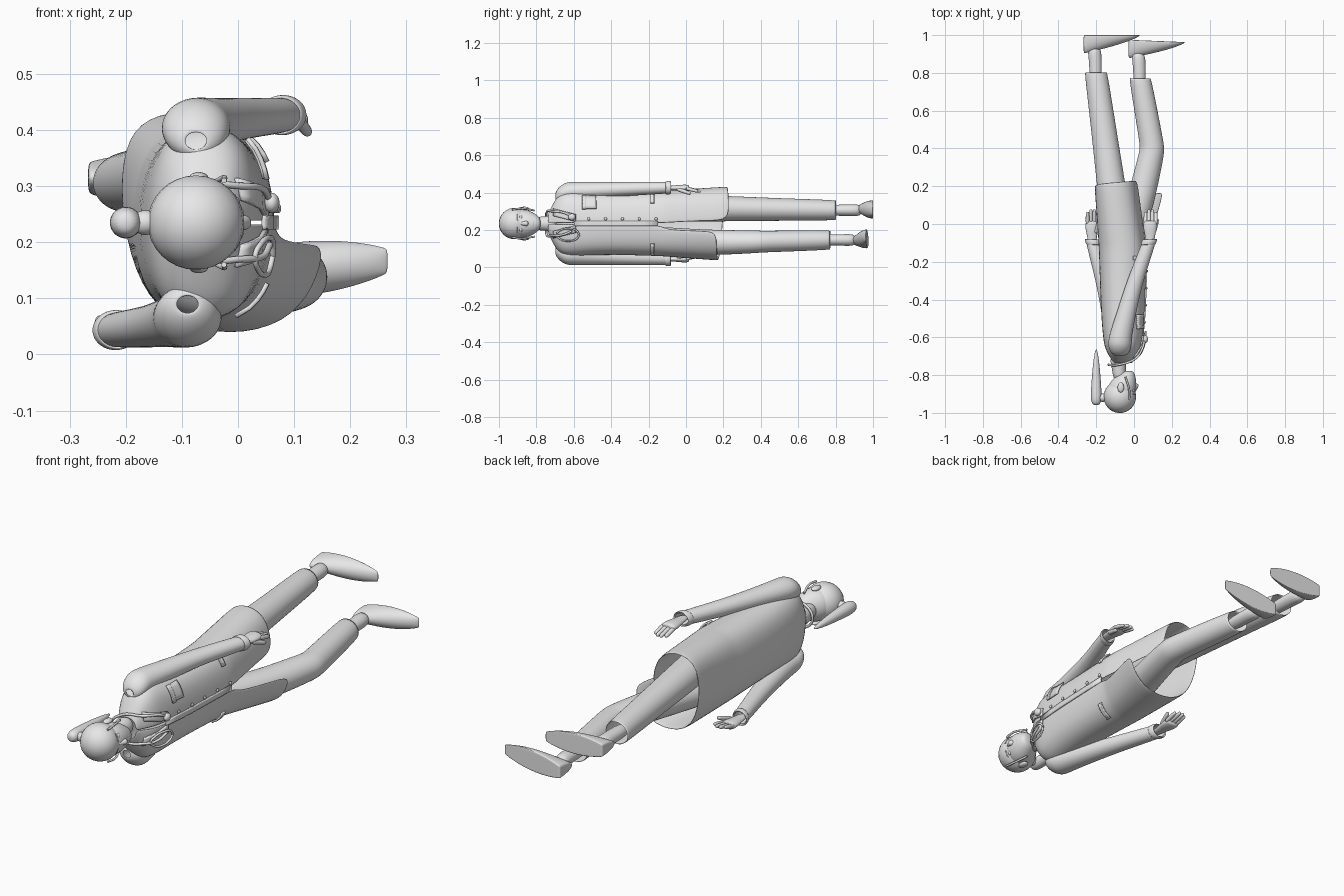
import bpy, bmesh
from math import sin, cos, pi, copysign
from mathutils import Vector

if "Cube" in bpy.data.objects:
    bpy.data.objects.remove(bpy.data.objects["Cube"])

shade = (.8, .8, .8, 1)
grey = bpy.data.materials.new("plain grey")
grey.use_nodes = True
grey.diffuse_color = shade
grey.node_tree.nodes["Principled BSDF"].inputs["Base Color"].default_value = shade
MID = .235  # height of the symmetry plane of the lying body
SIDES = (("left", 1), ("right", -1))


def finish(name, bm, subdivisions=0, thickness=0):
    bmesh.ops.recalc_face_normals(bm, faces=bm.faces[:])
    mesh = bpy.data.meshes.new(name)
    bm.to_mesh(mesh)
    bm.free()
    for face in mesh.polygons:
        face.use_smooth = True
    mesh.materials.append(grey)
    part = bpy.data.objects.new(name, mesh)
    bpy.context.collection.objects.link(part)
    if thickness:
        solid = part.modifiers.new("thickness", 'SOLIDIFY')
        solid.thickness = thickness
        solid.offset = -1
    if subdivisions:
        smooth = part.modifiers.new("smooth", 'SUBSURF')
        smooth.levels = smooth.render_levels = subdivisions


def loft(name, rings, closed=True, caps=True, subdivisions=2, thickness=0):
    """Skin a list of point rings of equal length."""
    bm = bmesh.new()
    loops = [[bm.verts.new(point) for point in ring] for ring in rings]
    count = len(loops[0])
    for first, second in zip(loops, loops[1:]):
        for j in range(count if closed else count - 1):
            k = (j + 1) % count
            bm.faces.new((first[j], first[k], second[k], second[j]))
    if caps:
        bm.faces.new(loops[0])
        bm.faces.new(loops[-1])
    finish(name, bm, subdivisions, thickness)


def limb(name, joints, radii, flat=1, hollow=False):
    """Round part running along y through the joints; flat scales its height."""
    turns = [2 * pi * j / 16 for j in range(16)]
    rings = [[(x + r * cos(a), y, z + flat * r * sin(a)) for a in turns]
             for (x, y, z), r in zip(joints, radii)]
    loft(name, rings, caps=not hollow, thickness=.008 if hollow else 0)


def finger(name, base, tip, radius):
    base, tip = Vector(base), Vector(tip)
    limb(name, [base.lerp(tip, t) for t in (0, .1, .5, .9, 1)],
         [radius * k for k in (.8, 1, 1, .9, .6)])


def ball(name, place, size):
    bm = bmesh.new()
    bmesh.ops.create_uvsphere(bm, u_segments=24, v_segments=16, radius=1)
    bmesh.ops.scale(bm, vec=size, verts=bm.verts)
    bmesh.ops.translate(bm, vec=place, verts=bm.verts)
    finish(name, bm)


def cord(name, points, radius):
    curve = bpy.data.curves.new(name, 'CURVE')
    curve.dimensions = '3D'
    curve.bevel_depth = radius
    curve.bevel_resolution = 2
    curve.use_fill_caps = True
    spline = curve.splines.new('BEZIER')
    spline.bezier_points.add(len(points) - 1)
    for knot, point in zip(spline.bezier_points, points):
        knot.co = point
        knot.handle_left_type = knot.handle_right_type = 'AUTO'
    path = bpy.data.objects.new(name + " path", curve)
    bpy.context.collection.objects.link(path)
    graph = bpy.context.evaluated_depsgraph_get()
    mesh = bpy.data.meshes.new_from_object(path.evaluated_get(graph))
    bpy.data.objects.remove(path)
    bm = bmesh.new()
    bm.from_mesh(mesh)
    finish(name, bm)


# Coat: boxy oval sections (y, half depth, half width) from collar to waist
COAT_X = -.06
sections = [(-.74, .05, .05), (-.72, .06, .09), (-.69, .08, .15), (-.65, .1, .18),
            (-.58, .11, .18), (-.45, .12, .17), (-.14, .13, .18)]


def boxy(value):
    return copysign(abs(value) ** .8, value)


def coat_ring(y, depth, width, stride=0):
    """Section from the front edge round the back; stride parts the two sides."""
    ring = []
    for j in range(13):
        a = pi * j / 6
        side = cos(a / 2)
        x = COAT_X + depth * boxy(cos(a)) + .07 * stride * side
        z = MID - width * boxy(sin(a))
        if j in (0, 12) and stride:
            z = MID - .013 - side * .027 * stride ** .3
        ring.append((x, y - .035 * stride * side, z))
    return ring


rings = [coat_ring(*section) for section in sections]
waist_y, waist_depth, waist_width = sections[-1]
for t in (.08, .35, .7, 1):
    rings.append(coat_ring(waist_y + .34 * t, waist_depth + .02 * t, waist_width + .025 * t, t))
loft("coat", rings, closed=False, caps=False, thickness=.008)


def on_coat(y, z, lift):
    """Point at a small lift above the front of the coat."""
    for low, high in zip(sections, sections[1:]):
        if low[0] <= y <= high[0]:
            t = (y - low[0]) / (high[0] - low[0])
            depth, width = (low[i] + t * (high[i] - low[i]) for i in (1, 2))
    reach = min(1, abs(z - MID) / width)
    return (COAT_X + depth * (1 - reach ** 2.5) ** .4 + lift, y, z)


def panel(name, y, length, z, width, lift=.005, slant=0):
    """Thin cloth panel that follows the coat; slant shifts its far end."""
    grid = [[on_coat(y + length * i / 6, z + slant * i / 6 + width * (j / 4 - .5), lift)
             for j in range(5)] for i in range(7)]
    loft(name, grid, closed=False, caps=False, subdivisions=0, thickness=.008)


# Coat details
panel("button_placket", -.6, .45, MID, .025, lift=.003)
panel("chest_pocket", -.55, .07, .35, .07)
panel("pocket_flap", -.555, .02, .35, .075, lift=.009)
for i in range(5):
    ball("button", on_coat(-.52 + .09 * i, .26, .003), (.005, .008, .008))
for side, s in SIDES:
    panel(side + "_lapel", -.71, .12, MID + s * .06, .04, slant=-s * .03)
    panel(side + "_hip_pocket", -.19, .02, MID + s * .14, .06, lift=.004)

# Listening tube behind the neck, with a chest piece and a hanging loop
sides = [[on_coat(y, MID + s * spread, .012) for y, spread in
          ((-.61, .04), (-.66, .06), (-.71, .065))] for _, s in SIDES]
nape = [(-.08 - .055 * cos(a), -.745, MID + .06 * sin(a)) for a in (pi / 2, 0, -pi / 2)]
cord("listening_tube", sides[0] + nape + sides[1][::-1], .006)
turns = [pi * j / 4 for j in range(9)]
cord("hanging_loop", [on_coat(-.63 + .06 * cos(a), .175 + .033 * sin(a), .014) for a in turns], .005)
ball("chest_piece", on_coat(-.61, .27, .015), (.014, .02, .018))

# Head, neck and face
limb("neck", [(x, y, MID) for x, y in ((-.075, -.83), (-.08, -.77), (-.085, -.69))], (.037, .035, .052))
ball("skull", (-.075, -.915, MID), (.086, .086, .084))
limb("jaw", [(x, y, MID) for x, y in ((-.07, -.93), (-.065, -.87), (-.055, -.83), (-.04, -.795), (-.03, -.777))],
     (.07, .08, .068, .046, .025))
limb("nose", [(x, y, MID) for x, y in ((0, -.895), (.01, -.865), (.012, -.85), (0, -.84))],
     (.005, .012, .015, .007))
ball("mouth", (.002, -.82, MID), (.008, .007, .022))
for side, s in SIDES:
    ball(side + "_eye", (-.004, -.882, MID + s * .032), (.008, .008, .014))
    ball(side + "_ear", (-.07, -.865, MID + s * .08), (.017, .027, .01))
    cord(side + "_brow", [(.008, -.9, MID + s * .018), (-.008, -.9, MID + s * .05)], .003)
    cord(side + "_hair_strand", [(-.025, -.93, MID + s * .075), (-.025, -.88, MID + s * .08),
                                 (-.045, -.81, MID + s * .07)], .005)

# Tied hair hanging behind the neck
ball("hair_tie", (-.165, -.92, MID), (.025, .022, .022))
limb("ponytail", [(-.2, y, MID) for y in (-.96, -.945, -.9, -.82, -.73, -.66)],
     (.012, .028, .03, .024, .017, .004))


# Arms: the left one swings forward, the right one back
def arm(side, s, shoulder, elbow, wrist):
    def at(x, y, spread):
        return Vector((x, y, MID + s * spread))
    top, bend, end = at(shoulder, -.6, .172), at(elbow, -.32, .185), at(wrist, -.08, .192)
    cap = [at(shoulder, -.7, .145), at(shoulder, -.685, .15), at(shoulder, -.645, .168)]
    limb(side + "_sleeve", cap + [top, top.lerp(bend, .5), bend, bend.lerp(end, .5), end],
         (.02, .05, .064, .062, .052, .045, .041, .037), flat=.85, hollow=True)
    limb(side + "_cuff", [bend.lerp(end, .87), end], (.041, .041), flat=.9, hollow=True)
    limb(side + "_palm", [at(wrist, y, .19) for y in (-.12, -.07, -.03, .01, .018)],
         (.022, .024, .036, .037, .025), flat=.5)
    for i in range(4):
        x = wrist - .024 + .018 * i
        finger(side + "_finger", at(x, 0, .188), at(x, .065 + .015 * sin(pi * i / 3), .172), .01)
    finger(side + "_thumb", at(wrist + .02, -.05, .185), at(wrist + .04, .025, .16), .011)


arm("left", 1, -.075, 0, .085)
arm("right", -1, -.09, -.155, -.222)


# Shoes: flat sole, tall heel sloping to a rounded toe that points along x
def shoe(name, heel, sole, z, rise, drift):
    rings = []
    for t in (0, .03, .15, .3, .45, .6, .75, .9, .97, .99):
        x, base, middle = heel + .3 * t, sole - rise * t, z + drift * t
        height = .1 * (1 - t) ** .7
        width = .05 * sin(pi * (.1 + .85 * t)) ** .5
        arch = [pi * j / 8 for j in range(9)]
        ring = [(x, base - height * sin(a), middle + width * cos(a)) for a in arch]
        ring += [(x, base, middle + side * width) for side in (-.9, 0, .9)]
        rings.append(ring)
    loft(name, rings)


# Legs: the left one straight behind, the right one bent forward
def leg(side, joints, radii):
    limb(side + "_trouser_leg", joints, radii, flat=.9, hollow=True)
    x, y, z = joints[-1]
    limb(side + "_ankle", [(x, y - .1, z), (x, y + .05, z), (x - .01, y + .13, z)], (.034, .033, .04), flat=.9)


leg("left", [(-.07, -.16, .32), (-.12, .2, .315), (-.16, .5, .31), (-.203, .815, .306)],
    (.085, .078, .068, .062))
leg("right", [(-.06, -.16, .145), (.03, .1, .132), (.088, .35, .137), (.097, .4, .138),
              (.09, .45, .139), (.03, .785, .147)], (.085, .078, .07, .066, .065, .06))
shoe("left_shoe", -.268, 1, .315, 0, -.01)
shoe("right_shoe", -.03, .975, .14, .012, .027)
